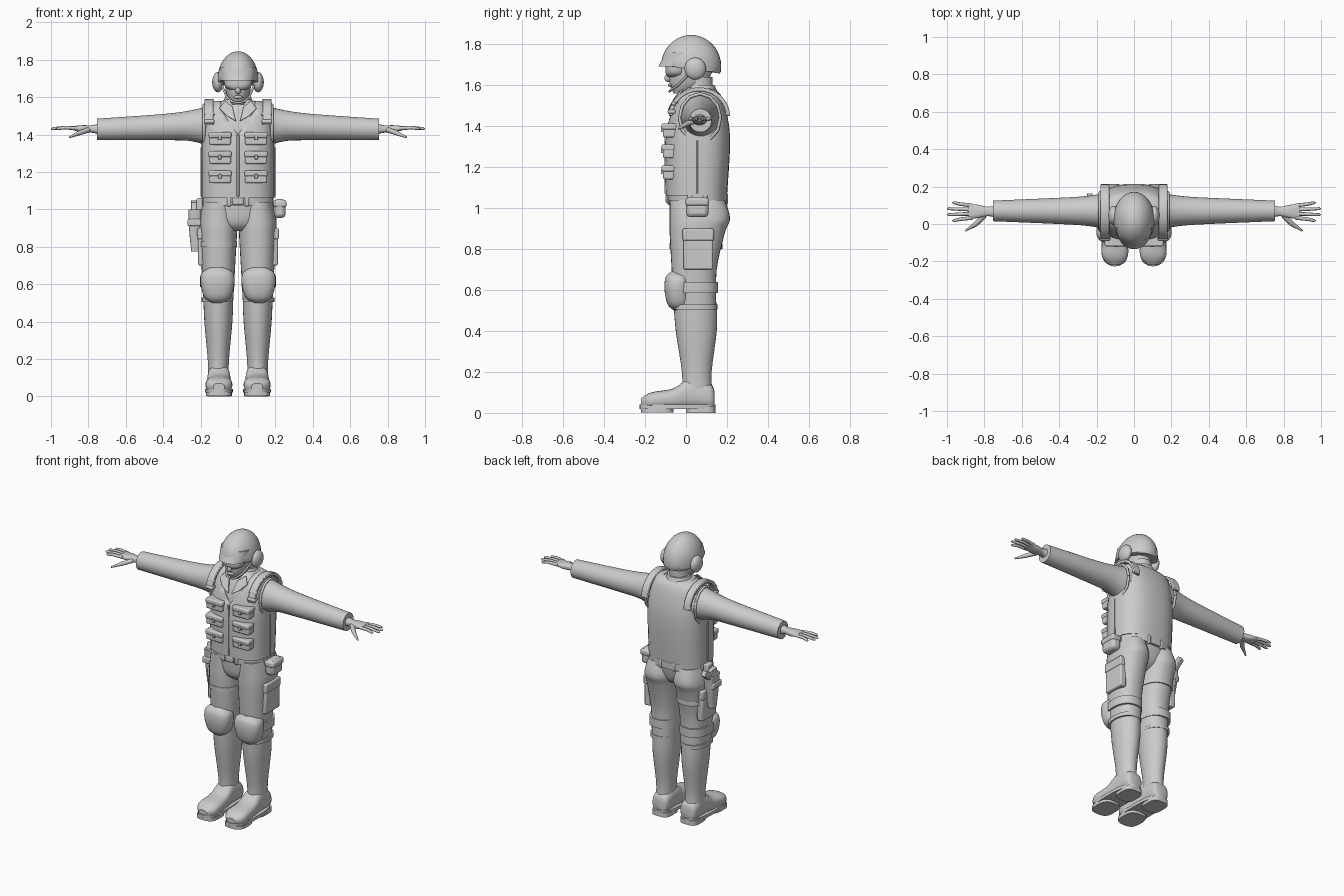
import bpy, bmesh, math
from mathutils import Vector

if "Cube" in bpy.data.objects:
    bpy.data.objects.remove(bpy.data.objects["Cube"], do_unlink=True)

grey = bpy.data.materials.new("plain_grey")
grey.use_nodes = True
grey.diffuse_color = (.6, .6, .6, 1)
grey.node_tree.nodes["Principled BSDF"].inputs["Base Color"].default_value = grey.diffuse_color


def finish(name, bm, mirror=False, bevel=0):
    """Turn a bmesh into a shaded object, optionally bevelled and mirrored."""
    bmesh.ops.recalc_face_normals(bm, faces=bm.faces)
    mesh = bpy.data.meshes.new(name)
    bm.to_mesh(mesh)
    bm.free()
    mesh.materials.append(grey)
    obj = bpy.data.objects.new(name, mesh)
    bpy.context.collection.objects.link(obj)
    bpy.ops.object.select_all(action="DESELECT")
    obj.select_set(True)
    bpy.context.view_layer.objects.active = obj
    bpy.ops.object.shade_smooth_by_angle(angle=math.radians(40))
    if bevel:
        modifier = obj.modifiers.new("Rounded edges", "BEVEL")
        modifier.width, modifier.segments = bevel, 2
    if mirror:
        obj.modifiers.new("Other side", "MIRROR")
    return obj


def spline(rows, steps=4):
    """Smooth a list of equal-length rows by Catmull-Rom interpolation."""
    rows = [Vector(row) for row in rows]
    padded = [rows[0]] + rows + [rows[-1]]
    smooth = []
    for before, start, end, after in zip(padded, padded[1:], padded[2:], padded[3:]):
        leave, arrive = (end - before) / 2, (after - start) / 2
        for step in range(steps):
            t = step / steps
            bend = leave * (1 - t) - arrive * t + (end - start) * (2 * t - 1)
            smooth.append(start.lerp(end, t) + bend * t * (1 - t))
    return smooth + [rows[-1]]


def loft(name, axis, rows, about=0, power=2, mirror=False, sides=32):
    """Superellipse rings; a row is (position, half width, low, high)."""
    bm = bmesh.new()
    rings = []
    for place, half, low, high in spline(rows):
        ring = []
        for k in range(sides):
            c, s = math.cos(math.tau * k / sides), math.sin(math.tau * k / sides)
            a = about + half * math.copysign(abs(c) ** (2 / power), c)
            b = (low + high) / 2 + (high - low) / 2 * math.copysign(abs(s) ** (2 / power), s)
            point = {"x": (place, a, b), "y": (a, place, b), "z": (a, b, place)}[axis]
            ring.append(bm.verts.new(point))
        rings.append(ring)
    for lower, upper in zip(rings, rings[1:]):
        for k in range(sides):
            bm.faces.new((lower[k - 1], lower[k], upper[k], upper[k - 1]))
    bm.faces.new(rings[0])
    bm.faces.new(rings[-1])
    return finish(name, bm, mirror)


def band(name, bottom, top, *ring, **options):
    """An upright loft with the same ring at both ends."""
    return loft(name, "z", [(bottom, *ring), (top, *ring)], **options)


def box(name, x, y, z, bevel=.008, mirror=False):
    bm = bmesh.new()
    for vert in bmesh.ops.create_cube(bm, size=1)["verts"]:
        vert.co = [span[1] if c > 0 else span[0] for span, c in zip((x, y, z), vert.co)]
    return finish(name, bm, mirror, bevel)


def prism(name, points, push, bevel=.004, mirror=False):
    bm = bmesh.new()
    face = bm.faces.new([bm.verts.new(point) for point in points])
    for item in bmesh.ops.extrude_face_region(bm, geom=[face])["geom"]:
        if isinstance(item, bmesh.types.BMVert):
            item.co += Vector(push)
    return finish(name, bm, mirror, bevel)


def ball(name, centre, radii, mirror=False, floor=None):
    bm = bmesh.new()
    bmesh.ops.create_uvsphere(bm, u_segments=32, v_segments=20, radius=1)
    for vert in bm.verts:
        vert.co = [c + r * p for c, r, p in zip(centre, radii, vert.co)]
        if floor:
            vert.co.z = max(vert.co.z, floor(vert.co.y))
    return finish(name, bm, mirror)


def tubes(name, paths, depth):
    """Round cords along paths of (x, y, z, radius factor), on both sides."""
    curve = bpy.data.curves.new(name, "CURVE")
    curve.dimensions = "3D"
    curve.bevel_depth, curve.bevel_resolution, curve.use_fill_caps = depth, 2, True
    for side in (1, -1):
        for path in paths:
            line = curve.splines.new("POLY")
            line.points.add(len(path) - 1)
            for point, (x, y, z, factor) in zip(line.points, path):
                point.co, point.radius = (side * x, y, z, 1), factor
            line.use_smooth = True
    curve.materials.append(grey)
    bpy.context.collection.objects.link(bpy.data.objects.new(name, curve))


# Head, helmet and face gear
loft("head", "z", [(1.56, .03, -.06, .02), (1.61, .06, -.08, .1), (1.7, .075, -.085, .14)])
band("neck", 1.48, 1.64, .06, 0, .13)
ball("helmet", (0, .025, 1.69), (.11, .147, .155), floor=lambda y: 1.68 - y / 7)
loft("helmet_brim", "z", [(1.69, .09, -.135, .06), (1.76, .095, -.1, .06)])
ball("ear_cup", (.108, .045, 1.68), (.03, .052, .054), mirror=True)
loft("goggles", "z", [(1.64, .045, -.09, 0), (1.66, .07, -.1, 0), (1.7, .075, -.1, 0)], power=2.5)
ball("nose", (0, -.085, 1.635), (.015, .02, .02))
ball("lips", (0, -.076, 1.6), (.025, .012, .009))
tubes("chin_strap", [[(.085, .02, 1.66, 1), (.06, -.04, 1.6, 1), (.03, -.075, 1.575, 1), (0, -.08, 1.57, 1)]], .006)

# Shirt with collar and lapels, and the sleeves
loft("shirt", "z", [(1.05, .18, -.08, .18), (1.4, .18, -.08, .19), (1.53, .17, -.04, .17), (1.59, .06, 0, .13)], power=2.5)
loft("collar", "z", [(1.55, .09, -.03, .16), (1.6, .07, .01, .14)])
prism("lapel", [(.01, -.08, 1.47), (.03, -.04, 1.55), (.07, -.01, 1.58), (.1, -.04, 1.54), (.06, -.07, 1.5)],
      (0, -.012, 0), mirror=True)
loft("sleeve", "x", [(.13, .1, 1.33, 1.56), (.25, .08, 1.365, 1.53), (.4, .07, 1.37, 1.51), (.755, .055, 1.37, 1.485)],
     about=.07, mirror=True)

# Hands with fanned fingers and a thumb
loft("palm", "x", [(.74, .033, 1.4, 1.46), (.78, .025, 1.41, 1.45), (.83, .035, 1.41, 1.45), (.885, .04, 1.425, 1.445)],
     about=.067, power=2.5, mirror=True)
hand = [[(.8, .045, 1.425, 1.5), (.845, 0, 1.41, 1.4), (.9, -.036, 1.386, .5)]]
for spread in (-1.5, -.5, .5, 1.5):
    reach = 1 - abs(spread) ** 3 / 120
    hand.append([(.865, .066 + spread * .022, 1.434, 1.1), (.93, .066 + spread * .027, 1.437, 1),
                 (reach - .008, .066 + spread * .032, 1.432, .8), (reach, .066 + spread * .032, 1.431, .3)])
tubes("fingers", hand, .0095)

# Vest, cut open at the neck with a V
vest = loft("vest", "z", [(1.06, .195, -.1, .2), (1.35, .195, -.1, .215), (1.53, .18, -.045, .18), (1.58, .13, .02, .14)],
            power=2.6)
cutter = prism("neck_cutter", [(0, -.2, 1.4), (.09, -.2, 1.53), (.1, -.2, 1.7), (-.1, -.2, 1.7), (-.09, -.2, 1.53)],
               (0, .3, 0), bevel=0)
cutter.hide_render = cutter.hide_viewport = True
opening = vest.modifiers.new("Neck opening", "BOOLEAN")
opening.operation, opening.object, opening.solver = "DIFFERENCE", cutter, "EXACT"
box("zip", (-.007, .007), (-.106, -.08), (1.07, 1.4), .003)

# Straps arching over the shoulders, armhole trim and side seams
half_turn = [math.pi * k / 12 for k in range(13)]
outer = [(.13, .065 - .15 * math.cos(a), 1.45 + .14 * math.sin(a)) for a in half_turn]
inner = [(.13, .065 + .13 * math.cos(a), 1.45 + .12 * math.sin(a)) for a in half_turn]
prism("shoulder_strap", outer + inner, (.048, 0, 0), mirror=True)
for rise in (0, .04):
    box("strap_buckle", (.125, .183), (rise / 2 - .09, -.05), (1.46 + rise, 1.48 + rise), mirror=True)
rim = [(.182, .068 + .1 * math.cos(2 * a), 1.44 + .118 * math.sin(2 * a), 1) for a in half_turn]
tubes("armhole_trim", [rim], .008)
tubes("side_seam", [[(.197, .055, 1.07, 1), (.197, .055, 1.33, 1)]], .004)

# Chest pouches with flaps and tabs
for bottom in (1.14, 1.243, 1.345):
    box("chest_pouch", (.038, .155), (-.112, -.045), (bottom, bottom + .05), mirror=True)
    box("pouch_flap", (.035, .158), (-.119, -.045), (bottom + .037, bottom + .068), mirror=True)
    box("flap_tab", (.088, .106), (-.123, -.1), (bottom + .025, bottom + .048), .003, mirror=True)

# Belt with loops, buckle and hip pouch
band("belt", 1.022, 1.066, .19, -.09, .203, power=2.4)
for k in range(12):
    angle = math.tau * (k + .5) / 12
    x, y = .185 * math.cos(angle), .056 + .141 * math.sin(angle)
    box("belt_loop", (x - .012, x + .012), (y - .012, y + .012), (1.015, 1.072))
box("buckle", (-.03, .03), (-.1, -.08), (1.024, 1.064))
box("hip_pouch", (.19, .255), (0, .11), (.955, 1.055), bevel=.02)
box("hip_pouch_flap", (.19, .26), (-.003, .113), (1.01, 1.05), bevel=.012)

# Trousers with thigh pockets
loft("hips", "z", [(.885, .06, -.03, .1), (.93, .15, -.07, .165), (1.04, .183, -.08, .19)], power=2.3)
loft("trouser_leg", "z", [(.52, .08, -.06, .148), (.7, .09, -.07, .15), (.88, .1, -.08, .19), (.95, .1, -.08, .215),
                          (1.04, .08, -.08, .19)], about=.105, power=2.3, mirror=True)
box("thigh_pocket", (.17, .213), (-.012, .132), (.7, .87), mirror=True)
box("thigh_pocket_flap", (.17, .218), (-.016, .136), (.84, .9), mirror=True)

# Knee pads and their bands
loft("knee_pad", "z", [(.5, .03, -.06, 0), (.53, .07, -.09, .02), (.6, .09, -.105, .02), (.66, .085, -.1, .02),
                       (.69, .04, -.075, 0)], about=.11, power=2.5, mirror=True)
band("knee_band", .585, .64, .091, -.07, .157, about=.111, power=2.3, mirror=True)
band("boot_cuff", .505, .53, .084, -.065, .153, about=.11, power=2.3, mirror=True)

# Boots
loft("boot_shaft", "z", [(.1, .055, -.02, .13), (.2, .057, -.02, .125), (.4, .075, -.05, .15), (.53, .08, -.06, .15)],
     about=.105, mirror=True)
loft("boot_foot", "y", [(-.22, .03, .03, .07), (-.17, .07, .02, .1), (-.06, .065, .02, .12), (.02, .06, .02, .17),
                        (.12, .055, .02, .14), (.14, .03, .03, .1)], about=.102, power=2.6, mirror=True)
band("boot_sole", .02, .04, .074, -.227, .145, about=.102, power=2.7, mirror=True)
band("sole_front", .003, .025, .069, -.22, -.06, about=.102, power=3, mirror=True)
band("heel", 0, .03, .062, 0, .144, about=.102, power=3.5, mirror=True)

# Holster strapped to the right thigh, with the pistol grip showing
loft("holster", "z", [(.775, .02, .03, .08), (.9, .032, .02, .1), (1, .035, .01, .11)], about=-.23, power=4)
box("holster_flap", (-.27, -.19), (.008, .1), (.91, .95))
box("holster_hanger", (-.222, -.185), (.03, .09), (.94, 1.06))
prism("pistol_grip", [(-.252, .02, .98), (-.252, .1, .97), (-.252, .165, 1.02), (-.252, .145, 1.05),
                      (-.252, .1, 1.025), (-.252, .04, 1.04)], (.03, 0, 0))
band("holster_strap", .8, .828, .101, -.081, .177, about=-.106, power=2.3)
